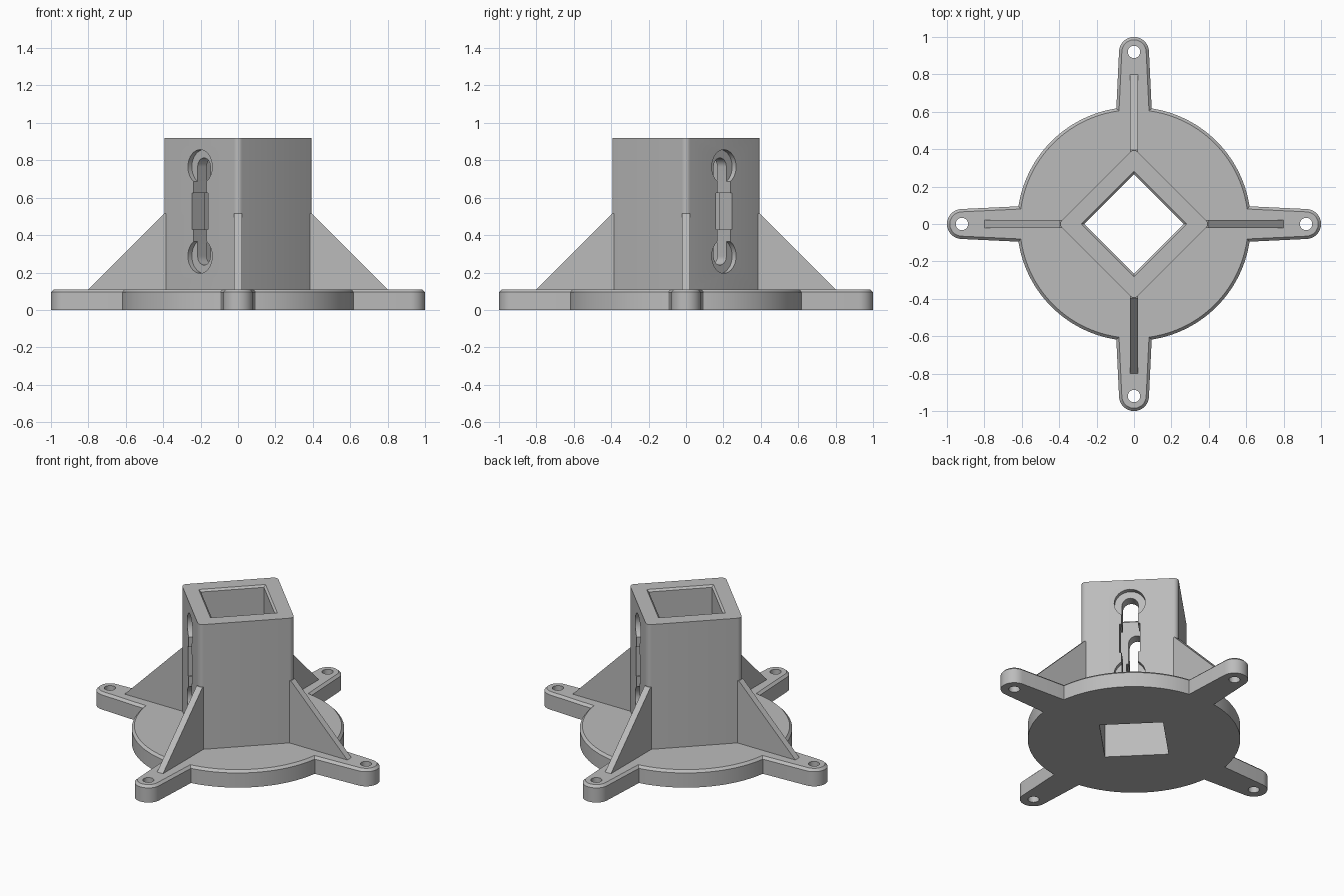
import bpy, bmesh, math
from mathutils import Matrix

cube = bpy.data.objects.get("Cube")
if cube:
    bpy.data.objects.remove(cube, do_unlink=True)

grey = bpy.data.materials.new("plain grey")
grey.use_nodes = True
COLOUR = (0.5, 0.5, 0.5, 1)
grey.diffuse_color = COLOUR
grey.node_tree.nodes["Principled BSDF"].inputs["Base Color"].default_value = COLOUR

BASE_H, TOP = 0.11, 0.92
TURN = Matrix.Rotation(math.pi / 4, 4, 'Z')
# Maps a drawn (x, y) profile onto the (y, z) plane, extruded along x
SIDE = Matrix(((0, 0, 1), (1, 0, 0), (0, 1, 0))).to_4x4()


def arc(cx, cy, r, start, end, steps):
    angles = [math.radians(start + (end - start) * i / steps) for i in range(steps + 1)]
    return [(cx + r * math.cos(a), cy + r * math.sin(a)) for a in angles]


def rectangle(w, h, cy=0):
    return [(-w, cy - h), (w, cy - h), (w, cy + h), (-w, cy + h)]


def prism(name, points, low, high, matrix=Matrix(), chamfer=0):
    """Extrude a flat profile from low to high, optionally chamfering its top rim."""
    bm = bmesh.new()
    face = bm.faces.new([bm.verts.new((x, y, low)) for x, y in points])
    ext = bmesh.ops.extrude_face_region(bm, geom=[face])["geom"]
    bmesh.ops.translate(bm, vec=(0, 0, high - low),
                        verts=[v for v in ext if isinstance(v, bmesh.types.BMVert)])
    if chamfer:
        rim = [e for e in bm.edges if all(v.co.z > high - 1e-5 for v in e.verts)]
        bmesh.ops.bevel(bm, geom=rim, offset=chamfer, segments=1, affect='EDGES')
    bmesh.ops.transform(bm, matrix=matrix, verts=bm.verts)
    bmesh.ops.recalc_face_normals(bm, faces=bm.faces)
    mesh = bpy.data.meshes.new(name)
    bm.to_mesh(mesh)
    bm.free()
    mesh.materials.append(grey)
    obj = bpy.data.objects.new(name, mesh)
    bpy.context.collection.objects.link(obj)
    return obj


def activate(obj):
    bpy.ops.object.select_all(action='DESELECT')
    obj.select_set(True)
    bpy.context.view_layer.objects.active = obj


def cut(obj, *cutters):
    activate(obj)
    for cutter in cutters:
        cutter.hide_render = True
        mod = obj.modifiers.new("cut", 'BOOLEAN')
        mod.operation, mod.solver, mod.object = 'DIFFERENCE', 'EXACT', cutter
        bpy.ops.object.modifier_apply(modifier=mod.name)
        bpy.data.objects.remove(cutter, do_unlink=True)


def finish(obj):
    activate(obj)
    bpy.ops.object.shade_smooth_by_angle(angle=math.radians(25))


def bore():
    return prism("bore_cutter", rectangle(0.188, 0.188), -0.1, 1.1, TURN)


# Round base plate with four tapered mounting ears
outline = []
for k in range(4):
    a = 90 * k
    c, s = math.cos(math.radians(a)), math.sin(math.radians(a))
    outline += arc(0.92 * c, 0.92 * s, 0.08, a - 87, a + 87, 20)
    outline += arc(0, 0, 0.625, a + 8.7, a + 81.3, 28)
base = prism("base_plate", outline, 0, BASE_H, chamfer=0.015)
cut(base, bore())

# Screw hole through each ear
for k in range(4):
    a = math.pi / 2 * k
    cut(base, prism("hole_cutter", arc(0.92 * math.cos(a), 0.92 * math.sin(a),
                                       0.033, 0, 348.75, 31), -0.1, 0.3))
finish(base)

# Square socket with rounded corners
corners = []
for k, (sx, sy) in enumerate([(1, 1), (-1, 1), (-1, -1), (1, -1)]):
    corners += arc(0.257 * sx, 0.257 * sy, 0.03, 90 * k, 90 * k + 90, 6)
socket = prism("square_socket", corners, BASE_H, TOP, TURN)
cut(socket, bore())

# Chamfered mouth of the socket
mouth = prism("mouth_cutter", rectangle(0.188, 0.188), TOP - 0.012, TOP + 0.012, TURN)
for v in mouth.data.vertices:
    if v.co.z > TOP:
        v.co.x *= 1.128
        v.co.y *= 1.128
cut(socket, mouth)

# Long slot with a wider middle, and round recesses at its ends, on two opposite walls
LOW_Z, HIGH_Z = 0.288, 0.765
slot = arc(0, HIGH_Z, 0.048, 0, 180, 16) + arc(0, LOW_Z, 0.048, 180, 360, 16)
cut(socket,
    prism("slot_cutter", slot, -0.5, 0.5, TURN @ SIDE),
    prism("notch_cutter", rectangle(0.06, 0.097, 0.527), -0.5, 0.5, TURN @ SIDE))
for z in (LOW_Z, HIGH_Z):
    for low, high in ((-0.4, -0.257), (0.257, 0.4)):
        cut(socket, prism("recess_cutter", arc(0, z, 0.092, 0, 348.75, 31),
                          low, high, TURN @ SIDE))
finish(socket)

# Triangular ribs bracing the socket corners
rib = [(0.36, BASE_H - 0.01), (0.8, BASE_H - 0.01), (0.8, BASE_H), (0.395, 0.515), (0.36, 0.515)]
for k, side in enumerate(("left", "back", "right", "front")):
    turn = Matrix.Rotation(math.pi / 2 * k, 4, 'Z') @ Matrix.Rotation(math.pi / 2, 4, 'X')
    prism(side + "_rib", rib, -0.021, 0.021, turn)
